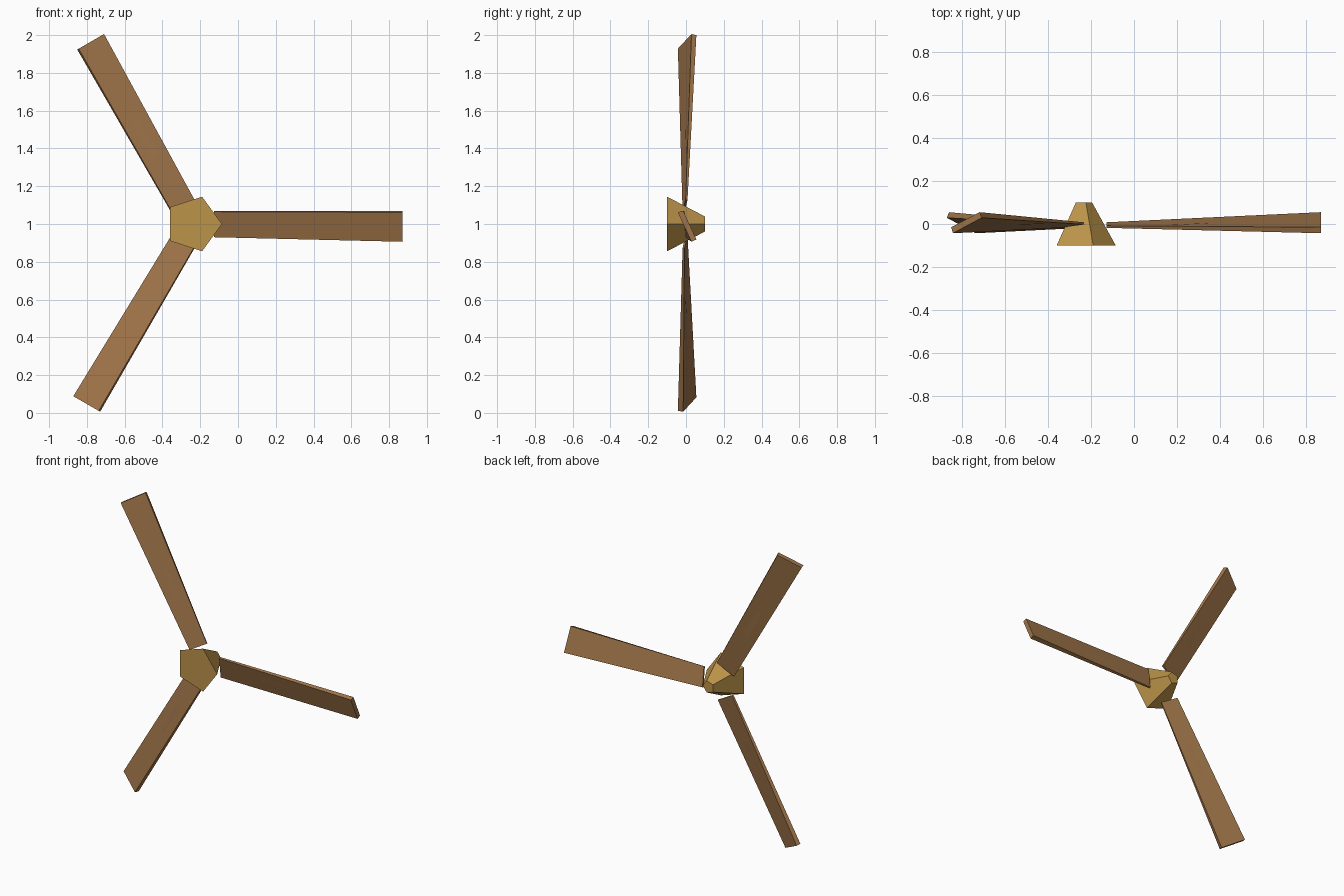
import bpy, bmesh, math
from mathutils import Matrix, Vector

if "Cube" in bpy.data.objects:
    bpy.data.objects.remove(bpy.data.objects["Cube"])

CENTRE = Vector((-0.237, 0.0, 1.0))


def material(name, color):
    m = bpy.data.materials.new(name)
    m.diffuse_color = (*color, 1.0)
    m.use_nodes = True
    m.node_tree.nodes["Principled BSDF"].inputs["Base Color"].default_value = m.diffuse_color
    return m


def loft(name, ring_a, ring_b, mat):
    """Closed solid between two matching rings of points."""
    bm = bmesh.new()
    a = [bm.verts.new(p) for p in ring_a]
    b = [bm.verts.new(p) for p in ring_b]
    n = len(a)
    bm.faces.new(a)
    bm.faces.new(b[::-1])
    for i in range(n):
        j = (i + 1) % n
        bm.faces.new((a[j], a[i], b[i], b[j]))
    bmesh.ops.recalc_face_normals(bm, faces=bm.faces)
    mesh = bpy.data.meshes.new(name)
    bm.to_mesh(mesh)
    bm.free()
    mesh.materials.append(mat)
    ob = bpy.data.objects.new(name, mesh)
    bpy.context.collection.objects.link(ob)
    return ob


def pentagon(radius, y):
    return [CENTRE + Vector((radius * math.cos(i * math.tau / 5), y,
                             radius * math.sin(i * math.tau / 5))) for i in range(5)]


wood = material("blade brown", (0.352, 0.178, 0.067))
brass = material("hub ochre", (0.503, 0.292, 0.067))

# Five-sided tapered hub, wide end to the front
loft("hub", pentagon(0.152, -0.1), pentagon(0.042, 0.1), brass)

# Blade cross-sections (y, z) about the hub axis: thin root, twisted wider tip
ROOT = [(-0.018, 0.065), (-0.008, 0.070), (0.008, -0.066), (-0.002, -0.070)]
TIP = [(-0.043, 0.061), (-0.015, 0.070), (0.055, -0.082), (0.029, -0.094)]

# Three blades spaced evenly around the hub
for k in range(3):
    turn = Matrix.Rotation(-k * math.tau / 3, 3, 'Y')
    rings = [[CENTRE + turn @ Vector((r, y, z)) for y, z in section]
             for r, section in ((0.109, ROOT), (1.107, TIP))]
    loft(f"blade_{k + 1}", rings[0], rings[1], wood)
